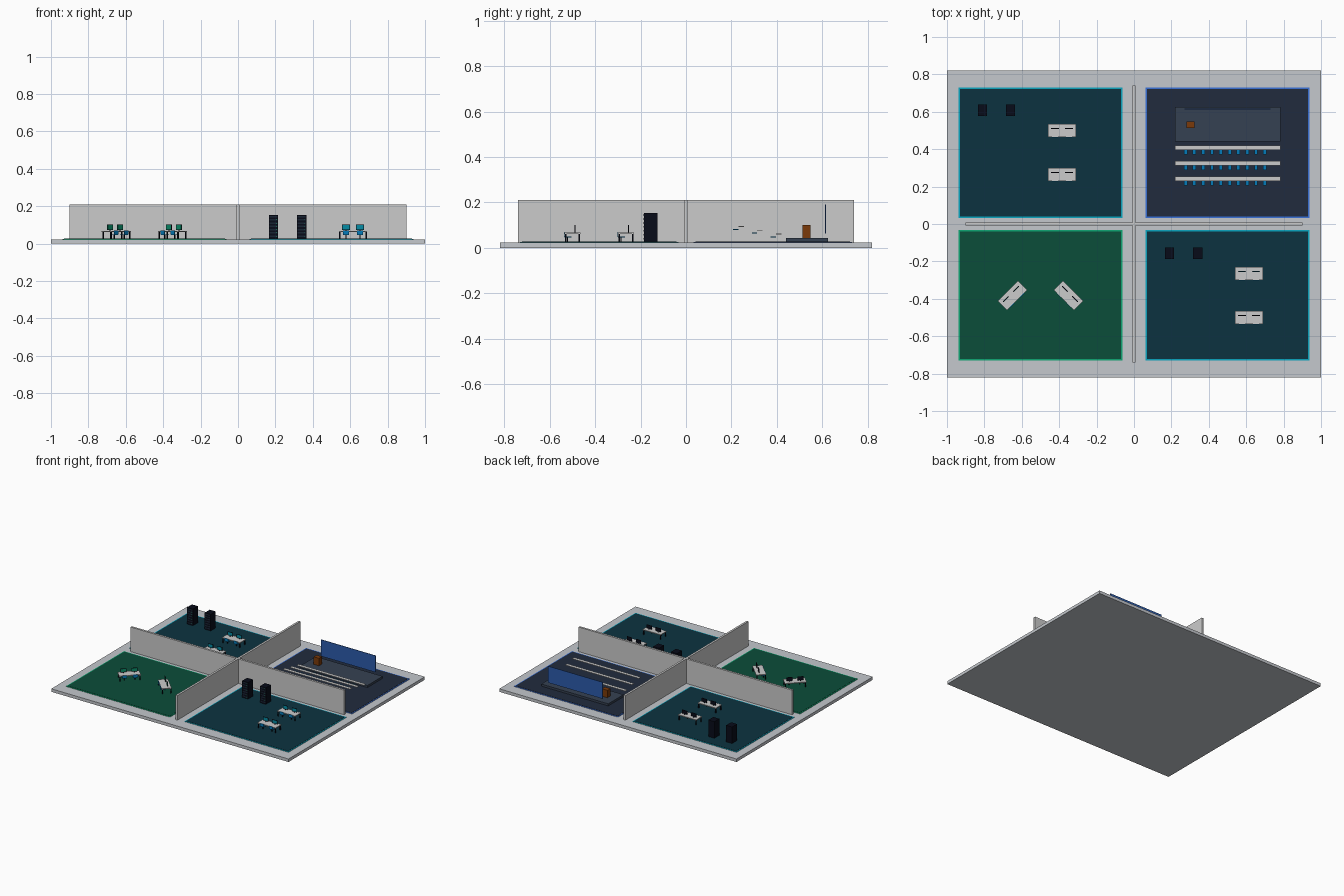
import bpy, bmesh
from math import radians
from mathutils import Matrix, Vector

if "Cube" in bpy.data.objects:
    bpy.data.objects.remove(bpy.data.objects["Cube"])


def mat(name, hex_rgb):
    m = bpy.data.materials.new(name)
    c = [int(hex_rgb[i:i + 2], 16) / 255 for i in (0, 2, 4)]
    m.diffuse_color = (*[v ** 2.2 for v in c], 1)
    m.use_nodes = True
    m.node_tree.nodes["Principled BSDF"].inputs["Base Color"].default_value = m.diffuse_color
    return m


TEAL = mat("teal_carpet", "143642")
CYAN = mat("cyan_trim", "12a5bf")
GREEN = mat("green_carpet", "134e3c")
MINT = mat("mint_trim", "16a573")
NAVY = mat("navy_carpet", "262f40")
BLUE = mat("blue_trim", "3b70d8")
STAGE = mat("stage_grey", "384353")
WOOD = mat("podium_brown", "7a3c12")
PANEL = mat("projection_blue", "2f5cab")
BLACK = mat("near_black", "10131f")
SLOT = mat("slot_grey", "1f2937")
LIGHT = mat("status_green", "20b070")
CHAIR = mat("chair_blue", "0c7ab8")
WHITE = mat("desk_white", "dcdedf")
SCREEN_A = mat("screen_cyan", "0f8ba3")
SCREEN_B = mat("screen_green", "128a68")
SLAB = mat("slab_grey", "c3c7cc")


def boxes(name, items, material=None, loc=(0, 0, 0), rot=0):
    """One object from boxes given as (centre x, centre y, z low, z high, size x, size y)."""
    bm = bmesh.new()
    for x, y, z0, z1, sx, sy in items:
        m = Matrix.Translation((x, y, (z0 + z1) / 2)) @ Matrix.Diagonal((sx, sy, z1 - z0, 1))
        bmesh.ops.create_cube(bm, size=1, matrix=m)
    me = bpy.data.meshes.new(name)
    bm.to_mesh(me)
    bm.free()
    ob = bpy.data.objects.new(name, me)
    ob.location = loc
    ob.rotation_euler.z = radians(rot)
    bpy.context.collection.objects.link(ob)
    if material:
        me.materials.append(material)
    return ob


F = 0.027  # carpet level


def zone(name, cx, cy, carpet, trim):
    boxes(name + "_trim", [(0, 0, 0.022, 0.0255, 0.876, 0.698)], trim, (cx, cy, 0))
    boxes(name + "_carpet", [(0, 0, 0.022, F, 0.86, 0.682)], carpet, (cx, cy, 0))


def workstation(name, x, y, rot, screen):
    loc = (x, y, 0)
    boxes(name + "_top", [(0, 0, 0.062, 0.068, 0.152, 0.07)], WHITE, loc, rot)
    boxes(name + "_legs", [(sx * 0.071, sy * 0.03, F, 0.062, 0.006, 0.006)
                           for sx in (-1, 1) for sy in (-1, 1)], BLACK, loc, rot)
    sides = (-0.038, 0.038)
    boxes(name + "_monitors", [b for s in sides for b in (
        (s, 0.011, 0.074, 0.101, 0.042, 0.004), (s, 0.011, 0.068, 0.075, 0.006, 0.004))],
        BLACK, loc, rot)
    boxes(name + "_screens", [(s, 0.0085, 0.076, 0.099, 0.038, 0.001) for s in sides],
          screen, loc, rot)
    # chairs tucked under the front edge
    boxes(name + "_chair_seats", [(s, -0.02, 0.046, 0.05, 0.032, 0.03) for s in sides],
          CHAIR, loc, rot)
    boxes(name + "_chair_backs", [(s, -0.036, 0.048, 0.07, 0.032, 0.003) for s in sides],
          CHAIR, loc, rot)
    boxes(name + "_chair_posts", [(s, -0.022, F, 0.046, 0.005, 0.005) for s in sides],
          BLACK, loc, rot)


def rack(name, x, y):
    loc = (x, y, 0)
    levels = [0.04 + 0.0175 * i for i in range(7)]
    boxes(name + "_cabinet", [(0, 0, F, 0.153, 0.05, 0.06)], BLACK, loc)
    boxes(name + "_slots", [(0, -0.0305, z - 0.004, z + 0.004, 0.042, 0.001)
                            for z in levels], SLOT, loc)
    boxes(name + "_lights", [(0.016, -0.0315, z - 0.0012, z + 0.0012, 0.003, 0.001)
                             for z in levels], LIGHT, loc)


# base slab and cross walls
boxes("base_slab", [(0, 0, 0, 0.023, 2, 1.64)], SLAB)
boxes("long_wall", [(0, 0, 0.023, 0.21, 1.8, 0.016)])
boxes("cross_wall", [(0, 0, 0.023, 0.21, 0.016, 1.48)])

# two computer labs
for n, cx, cy in (("back_lab", -0.5, 0.382), ("front_lab", 0.5, -0.382)):
    zone(n, cx, cy, TEAL, CYAN)
    for i, dx in enumerate((-0.31, -0.16)):
        rack(f"{n}_rack_{i + 1}", cx + dx, cy + 0.226)
    for i, dy in enumerate((0.118, -0.118)):
        workstation(f"{n}_desk_{i + 1}", cx + 0.115, cy + dy, 0, SCREEN_A)

# green room with two angled desks
zone("green_room", -0.5, -0.382, GREEN, MINT)
workstation("green_room_desk_1", -0.65, -0.382, 45, SCREEN_B)
workstation("green_room_desk_2", -0.35, -0.382, -45, SCREEN_B)

# lecture hall: stage, podium, projection panel
zone("lecture_hall", 0.5, 0.382, NAVY, BLUE)
boxes("stage", [(0.5, 0.533, F, 0.043, 0.564, 0.184)], STAGE)
boxes("podium", [(0.302, 0.53, 0.043, 0.1, 0.045, 0.036)], WOOD)
boxes("projection_panel", [(0.5, 0.615, 0.064, 0.19, 0.46, 0.004)], PANEL)

# tiered audience rows, rising away from the stage
for i in range(3):
    y, z = 0.408 - 0.0825 * i, 0.061 + 0.0165 * i
    boxes(f"row_table_{i + 1}", [(0.5, y, z - 0.002, z + 0.002, 0.564, 0.024)], WHITE)
    boxes(f"row_seats_{i + 1}", [(0.276 + 0.047 * k, y - 0.024, z - 0.015, z - 0.011, 0.018, 0.024)
                                 for k in range(10)], CHAIR)
